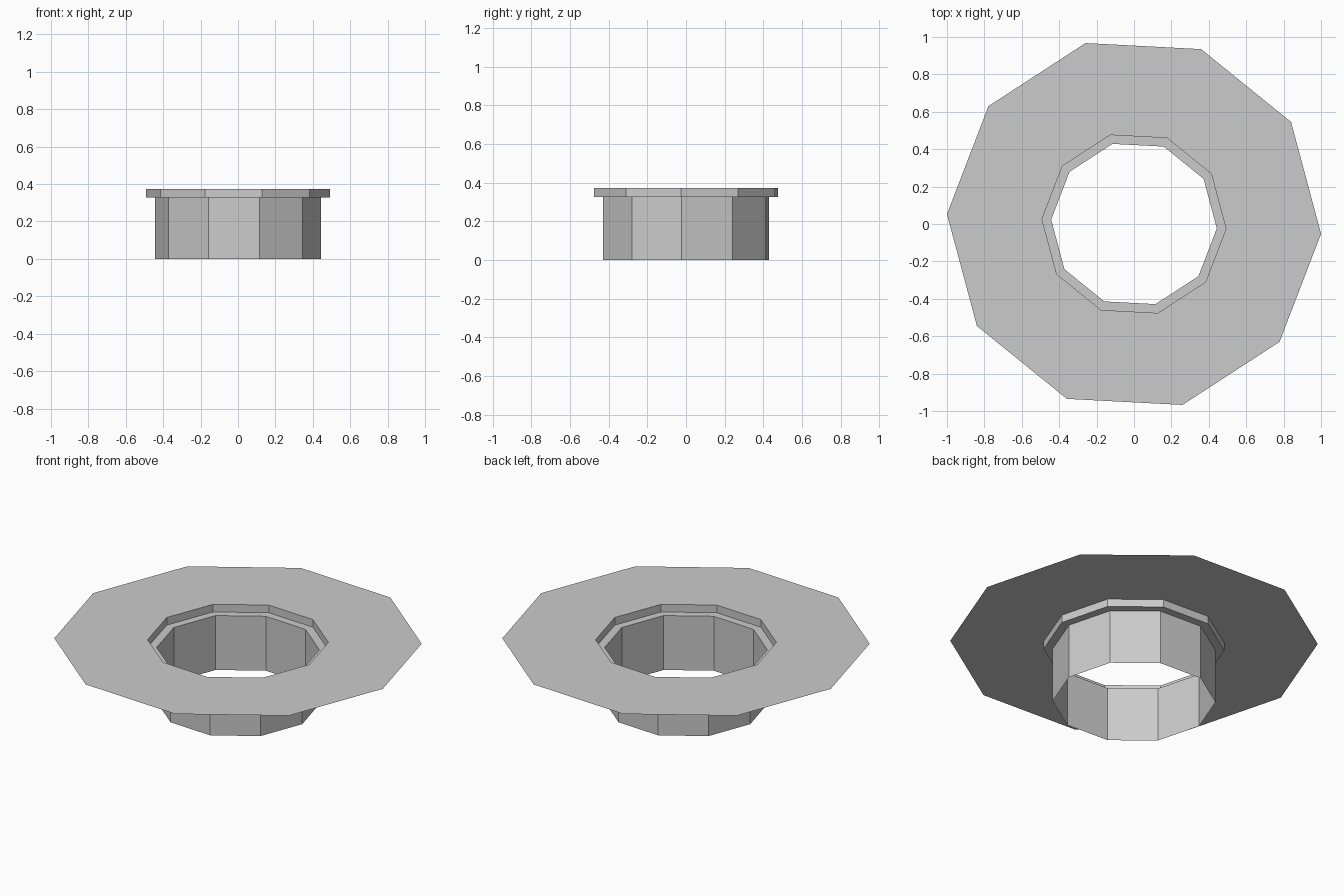
import bpy, bmesh
from math import cos, sin, radians

if "Cube" in bpy.data.objects:
    bpy.data.objects.remove(bpy.data.objects["Cube"])

SIDES = 10
TURN = radians(-3)

# Profile from the tube's open bottom, over the ledge, to the brim's edge
PROFILE = [(0.4435, 0.0), (0.4435, 0.327), (0.4925, 0.327),
           (0.4925, 0.373), (1.0014, 0.373)]


def ring(bm, radius, z):
    step = radians(360 / SIDES)
    return [bm.verts.new((radius * cos(TURN + i * step),
                          radius * sin(TURN + i * step), z))
            for i in range(SIDES)]


# Flanged collar: one open, single-walled surface
bm = bmesh.new()
rings = [ring(bm, r, z) for r, z in PROFILE]
for inner, outer in zip(rings, rings[1:]):
    for i in range(SIDES):
        j = (i + 1) % SIDES
        # Brim and ledge face up, walls face the opening
        bm.faces.new((inner[i], outer[i], outer[j], inner[j]))
mesh = bpy.data.meshes.new("flanged_collar")
bm.to_mesh(mesh)
bm.free()
collar = bpy.data.objects.new("flanged_collar", mesh)
bpy.context.collection.objects.link(collar)
